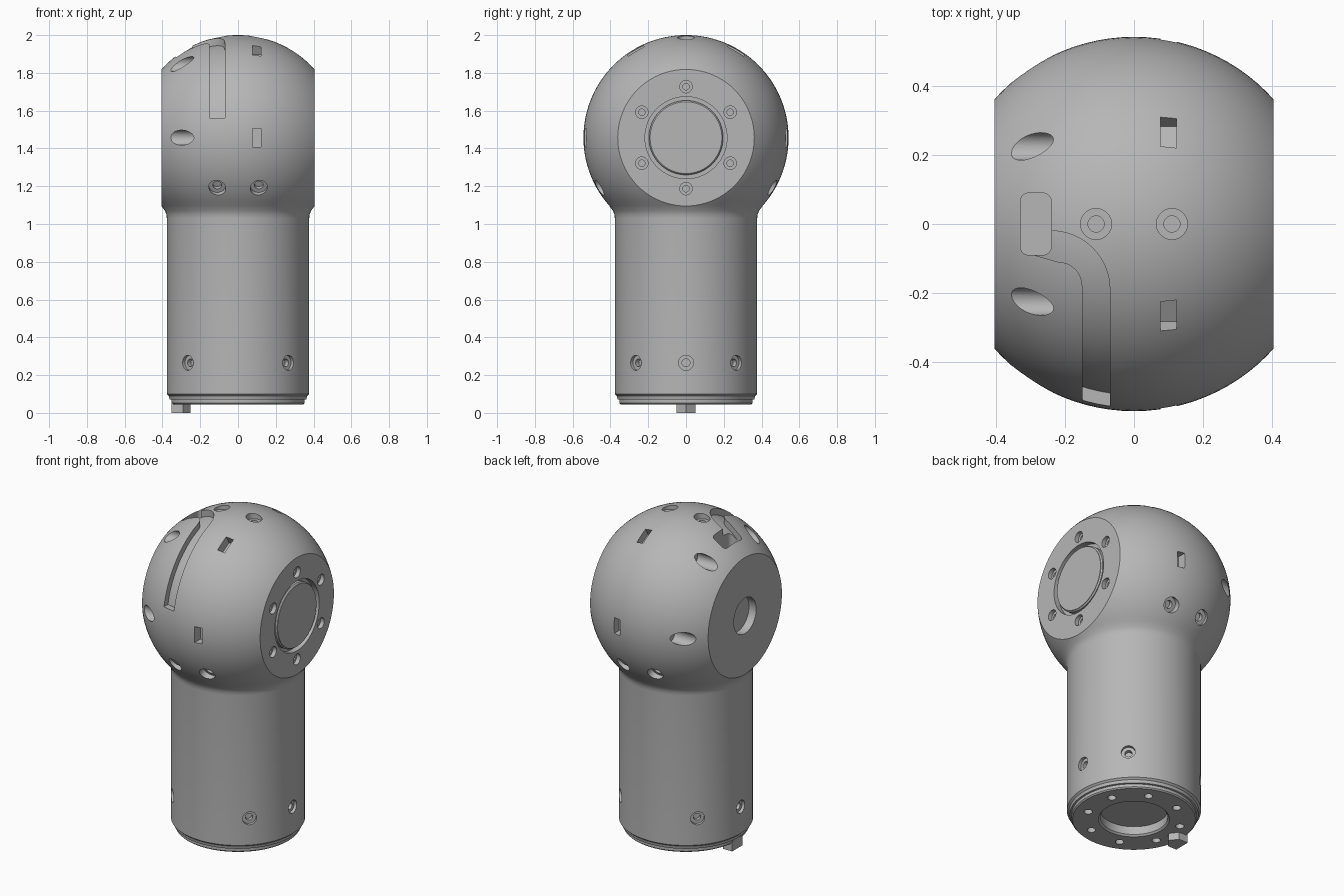
import bpy, bmesh
from math import pi, sin, cos, sqrt, radians, acos
from mathutils import Matrix, Vector

cube = bpy.data.objects.get("Cube")
if cube:
    bpy.data.objects.remove(cube)

CZ, R, FLAT = 1.457, 0.543, 0.405      # head centre height, head radius, half width
TUBE = 0.377
CENTRE = Vector((0, 0, CZ))

grey = bpy.data.materials.new("satin grey")
grey.use_nodes = True
grey.diffuse_color = (0.47, 0.47, 0.47, 1)
grey.node_tree.nodes["Principled BSDF"].inputs["Base Color"].default_value = grey.diffuse_color


def lathe(bm, profile, matrix=Matrix(), segs=32):
    """Spin (radius, height) points round local z and place the result."""
    part = bmesh.new()
    vs = [part.verts.new((r, 0, z)) for r, z in profile]
    es = [part.edges.new(pair) for pair in zip(vs, vs[1:])]
    bmesh.ops.spin(part, geom=vs + es, cent=(0, 0, 0), axis=(0, 0, 1),
                   angle=2 * pi, steps=segs)
    bmesh.ops.remove_doubles(part, verts=part.verts, dist=1e-5)
    merge(bm, part, matrix)


def merge(bm, part, matrix=Matrix()):
    bmesh.ops.recalc_face_normals(part, faces=part.faces)
    part.transform(matrix)
    mesh = bpy.data.meshes.new("part")
    part.to_mesh(mesh)
    part.free()
    bm.from_mesh(mesh)
    bpy.data.meshes.remove(mesh)


def prism(bm, outline, z0, z1):
    part = bmesh.new()
    face = part.faces.new([part.verts.new((x, y, z0)) for x, y in outline])
    out = bmesh.ops.extrude_face_region(part, geom=[face])
    top = [v for v in out["geom"] if isinstance(v, bmesh.types.BMVert)]
    bmesh.ops.translate(part, verts=top, vec=(0, 0, z1 - z0))
    merge(bm, part)


def box(bm, size, matrix):
    part = bmesh.new()
    bmesh.ops.create_cube(part, size=1, matrix=Matrix.Diagonal((*size, 1)))
    merge(bm, part, matrix)


def make(name, bm):
    mesh = bpy.data.meshes.new(name)
    bm.to_mesh(mesh)
    bm.free()
    mesh.materials.append(grey)
    ob = bpy.data.objects.new(name, mesh)
    bpy.context.collection.objects.link(ob)
    return ob


def cut(ob, bm):
    """Subtract the cutter mesh from the object."""
    cutter = make("cutter", bm)
    cutter.hide_render = True
    mod = ob.modifiers.new("cut", 'BOOLEAN')
    mod.operation, mod.solver, mod.object = 'DIFFERENCE', 'EXACT', cutter
    bpy.context.view_layer.objects.active = ob
    bpy.ops.object.modifier_apply(modifier=mod.name)
    bpy.data.objects.remove(cutter)


def arc(cx, cy, r, a0, a1, n):
    return [(cx + r * cos(radians(a0 + (a1 - a0) * i / n)),
             cy + r * sin(radians(a0 + (a1 - a0) * i / n))) for i in range(n + 1)]


def facing(origin, direction):
    return Matrix.Translation(origin) @ Vector(direction).to_track_quat('Z', 'Y').to_matrix().to_4x4()


def around_x(angle, x, radius):
    """Place local z pointing outward at an angle round the head's x axis."""
    return (Matrix.Translation(CENTRE) @ Matrix.Rotation(radians(angle - 90), 4, 'X')
            @ Matrix.Translation((x, 0, radius)))


def screw_hole(bm, matrix, r, depth):
    """Counterbore with a smaller socket in its floor; local z = 0 is the surface."""
    s = r * 0.52
    lathe(bm, [(0, 0.1), (r, 0.1), (r, -depth), (s, -depth),
               (s, -depth - 0.025), (0, -depth - 0.025)], matrix, 24)


# Body: tube, fillet and ball head in one lathe, with two flat sides
profile = [(0, 0.045), (0.345, 0.045), (0.352, 0.052), (0.352, 0.07), (0.362, 0.072),
           (0.366, 0.09), (TUBE, 0.1), (TUBE, 1.03), (0.379, 1.05), (0.387, 1.07)]
start = acos(-0.36 / R)
profile += [(R * sin(start * (1 - i / 44)), CZ + R * cos(start * (1 - i / 44))) for i in range(45)]
bm = bmesh.new()
lathe(bm, profile, segs=96)
for side in (-1, 1):
    res = bmesh.ops.bisect_plane(bm, geom=bm.verts[:] + bm.edges[:] + bm.faces[:], dist=1e-6,
                                 plane_co=(side * FLAT, 0, 0), plane_no=(side, 0, 0), clear_outer=True)
    rim = [e for e in res["geom_cut"] if isinstance(e, bmesh.types.BMEdge)]
    bmesh.ops.edgeloop_fill(bm, edges=rim)
bmesh.ops.recalc_face_normals(bm, faces=bm.faces)
body = make("body", bm)

holes = bmesh.new()
# Paired screws round the head
for angle in (90, -30, 210):
    for x in (-0.11, 0.11):
        screw_hole(holes, around_x(angle, x, sqrt(R * R - x * x)), 0.045, 0.03)
# Rectangular slots and slanting bolt pockets round the head
for angle in (0, 60, 120, 180):
    box(holes, (0.046, 0.098, 0.16), around_x(angle, 0.1, 0.56))
    pocket = around_x(angle, -0.34, 0.45) @ Matrix.Rotation(pi / 2, 4, 'Y')
    lathe(holes, [(0, -0.13), (0.04, -0.13), (0.04, 0.13), (0, 0.13)], pocket, 28)
# Output face: ring groove and six screws
right_face = facing((FLAT, 0, CZ), (1, 0, 0))
lathe(holes, [(0.197, -0.035), (0.217, -0.035), (0.217, 0.1), (0.19, 0.1), (0.19, -0.003),
              (0.197, -0.01), (0.197, -0.035)], right_face, 64)
for k in range(6):
    a = k * pi / 3
    screw_hole(holes, facing((FLAT, 0.27 * sin(a), CZ + 0.27 * cos(a)), (1, 0, 0)), 0.033, 0.025)
# Bore in the opposite face
lathe(holes, [(0, -0.05), (0.11, -0.05), (0.11, 0), (0.116, 0.006), (0.116, 0.1), (0, 0.1)],
      facing((-FLAT, 0, CZ), (-1, 0, 0)), 48)
# Screws round the foot of the tube
for angle in (0, 45, 135, 180, 225, 315):
    d = Vector((cos(radians(angle)), sin(radians(angle)), 0))
    screw_hole(holes, facing(d * TUBE + Vector((0, 0, 0.265)), d), 0.04, 0.02)
# Underside: round recess and eight bolt holes
lathe(holes, [(0, -0.06), (0.19, -0.06), (0.19, -0.01), (0.205, 0.005), (0.205, 0.1), (0, 0.1)],
      facing((0, 0, 0.045), (0, 0, -1)), 64)
for k in range(8):
    a = (k + 0.5) * pi / 4
    lathe(holes, [(0, -0.1), (0.024, -0.1), (0.024, 0.1), (0, 0.1)],
          Matrix.Translation((0.27 * cos(a), 0.27 * sin(a), 0)), 20)
cut(body, holes)

# Curved cable channel that follows the ball down the front
plan = bmesh.new()
prism(plan, [(-0.29, -0.02)] + arc(-0.24, -0.19, 0.17, 90, 0, 16)
      + [(-0.07, -0.7), (-0.15, -0.7)] + arc(-0.22, -0.18, 0.07, 0, 90, 8)
      + [(-0.29, -0.09)], 1.56, 2.1)
channel = make("channel_cutter", plan)
channel.hide_render = True
core = bmesh.new()
bmesh.ops.create_uvsphere(core, u_segments=96, v_segments=64, radius=0.506,
                          matrix=Matrix.Translation(CENTRE))
cut(channel, core)
groove = bmesh.new()
groove.from_mesh(channel.data)
bpy.data.objects.remove(channel)
cut(body, groove)

# Rounded cable port at the head of the channel
port = bmesh.new()
corners = [(-0.265, 0.065, 0), (-0.305, 0.065, 90), (-0.305, -0.065, 180), (-0.265, -0.065, 270)]
prism(port, [p for x, y, a in corners for p in arc(x, y, 0.025, a, a + 90, 5)], 1.79, 2.1)
cut(body, port)

# Locating key under the tube
bm = bmesh.new()
prism(bm, [(-0.352, -0.05), (-0.29, -0.05), (-0.252, 0), (-0.29, 0.05), (-0.352, 0.05)], 0, 0.06)
key = make("locating_key", bm)

bpy.ops.object.select_all(action='DESELECT')
for ob in (body, key):
    ob.select_set(True)
bpy.context.view_layer.objects.active = body
bpy.ops.object.shade_smooth_by_angle(angle=radians(30))
